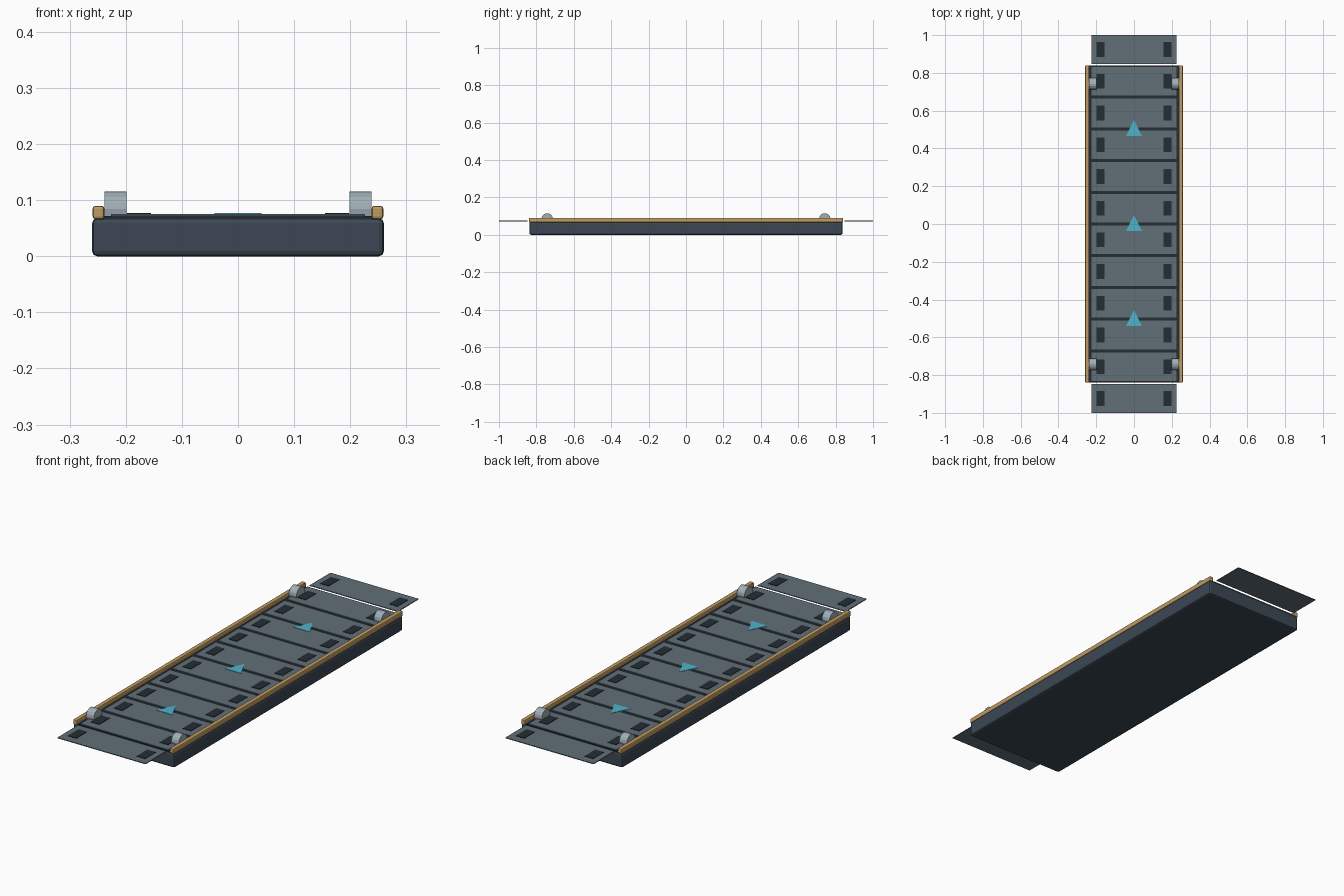
import bpy
import bmesh
import math
from mathutils import Matrix, Vector

default_cube = bpy.data.objects.get("Cube")
if default_cube:
    bpy.data.objects.remove(default_cube, do_unlink=True)


def material(name, r, g, b):
    m = bpy.data.materials.new(name)
    m.use_nodes = True
    m.diffuse_color = (r, g, b, 1)
    m.node_tree.nodes["Principled BSDF"].inputs["Base Color"].default_value = (r, g, b, 1)
    return m


STEEL = material("dark blue steel", 0.045, 0.064, 0.088)
DARK = material("near black rubber", 0.017, 0.026, 0.034)
SLAT = material("slate grey", 0.12, 0.157, 0.185)
OCHRE = material("ochre", 0.53, 0.33, 0.12)
SILVER = material("pale grey metal", 0.35, 0.43, 0.47)
CYAN = material("cyan marking", 0.08, 0.45, 0.60)


def finish(name, bm, mat):
    bmesh.ops.recalc_face_normals(bm, faces=bm.faces)
    mesh = bpy.data.meshes.new(name)
    bm.to_mesh(mesh)
    bm.free()
    mesh.materials.append(mat)
    obj = bpy.data.objects.new(name, mesh)
    bpy.context.collection.objects.link(obj)
    return obj


def box(name, x, y, z, mat, bevel=0):
    """Box from (low, high) ranges on each axis, with optional chamfer."""
    bm = bmesh.new()
    bmesh.ops.create_cube(bm, size=1)
    for v in bm.verts:
        v.co = Vector([(lo + hi) / 2 + c * (hi - lo) for c, (lo, hi) in zip(v.co, (x, y, z))])
    obj = finish(name, bm, mat)
    if bevel:
        mod = obj.modifiers.new("chamfer", "BEVEL")
        mod.width = bevel
        mod.segments = 2
    return obj


def roller(name, x, y, z, radius, length):
    bm = bmesh.new()
    bmesh.ops.create_cone(bm, cap_ends=True, segments=16, radius1=radius, radius2=radius,
                          depth=length,
                          matrix=Matrix.Translation((x, y, z)) @ Matrix.Rotation(math.pi / 2, 4, "Y"))
    return finish(name, bm, SILVER)


def arrow(name, y, z0, z1):
    bm = bmesh.new()
    face = bm.faces.new([bm.verts.new(p) for p in
                         ((-0.042, y - 0.037, z0), (0.042, y - 0.037, z0), (0, y + 0.047, z0))])
    top = bmesh.ops.extrude_face_region(bm, geom=[face])["geom"]
    for v in top:
        if isinstance(v, bmesh.types.BMVert):
            v.co.z = z1
    return finish(name, bm, CYAN)


# Bed and the dark belt bed on top of it
HALF = 0.838
box("bed", (-0.26, 0.26), (-HALF, HALF), (0, 0.068), STEEL, 0.009)
box("belt_bed", (-0.24, 0.24), (-HALF + 0.004, HALF - 0.004), (0.06, 0.0715), DARK)

# Twelve belt slats, the end ones overhanging the bed
PITCH = 0.168
for i in range(12):
    y = (i - 5.5) * PITCH
    box(f"slat_{i + 1}", (-0.226, 0.226), (y - 0.076, y + 0.076), (0.072, 0.0755), SLAT)
    for side, s in (("left", 1), ("right", -1)):
        xs = sorted((s * 0.155, s * 0.198))
        box(f"slot_{side}_{i + 1}", xs, (y - 0.039, y + 0.039), (0.075, 0.0775), DARK)

# Side rails and guide rollers
for side, s in (("left", 1), ("right", -1)):
    box(f"rail_{side}", sorted((s * 0.238, s * 0.259)), (-HALF - 0.002, HALF + 0.002),
        (0.066, 0.09), OCHRE, 0.005)
    for end, e in (("front", -1), ("back", 1)):
        roller(f"roller_{end}_{side}", s * 0.218, e * 0.742, 0.084, 0.031, 0.039)

# Direction arrows
for i in range(3):
    arrow(f"arrow_{i + 1}", (i - 1) * 0.503, 0.0715, 0.077)
